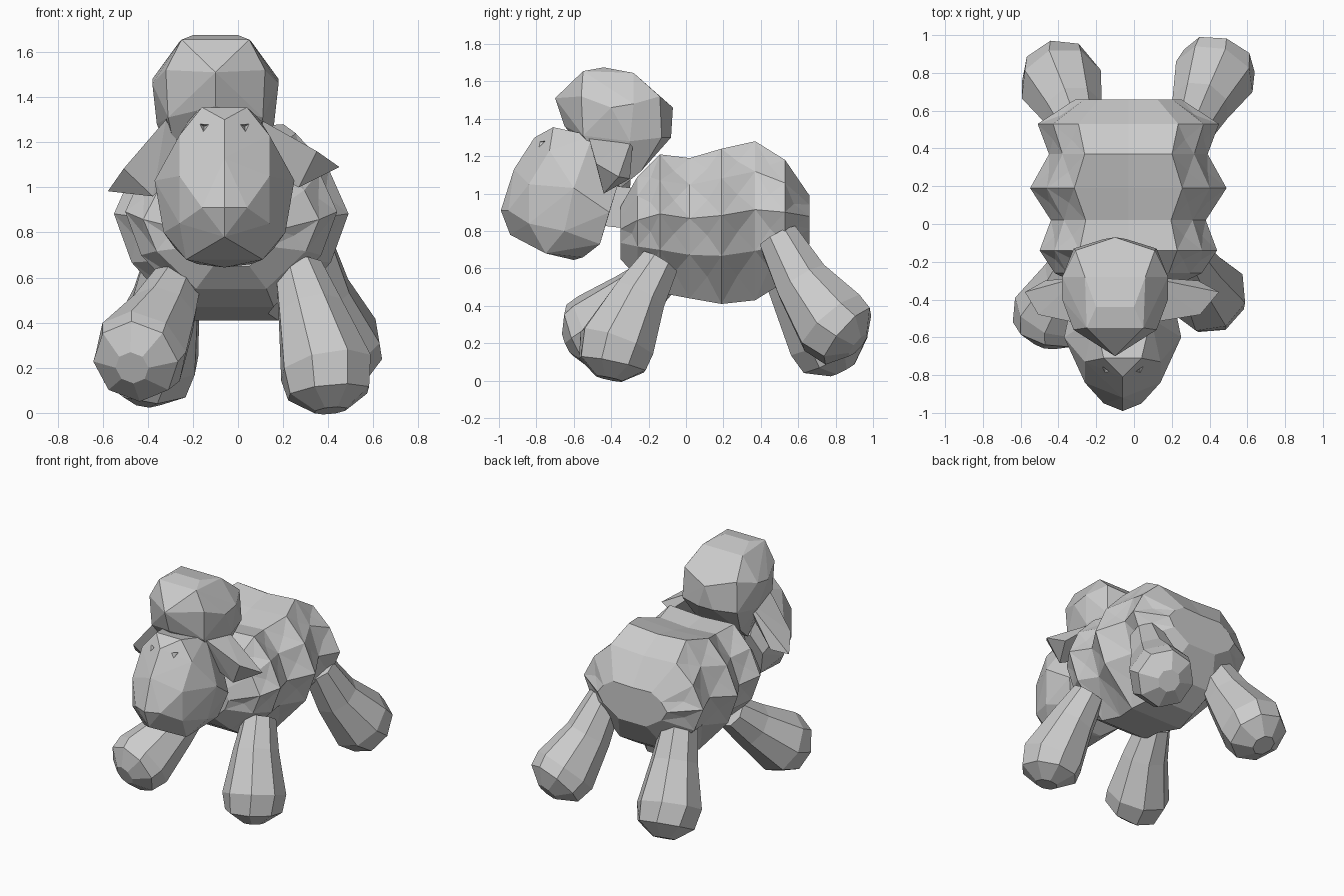
import bpy, bmesh, math
from mathutils import Vector, Matrix

default = bpy.data.objects.get("Cube")
if default:
    bpy.data.objects.remove(default, do_unlink=True)

# One plain grey for the whole animal
grey = bpy.data.materials.new("plain grey")
grey.use_nodes = True
colour = (0.6, 0.6, 0.6, 1)
grey.diffuse_color = colour
grey.node_tree.nodes["Principled BSDF"].inputs["Base Color"].default_value = colour


def finish(name, bm):
    """Turn a bmesh into a flat-shaded object."""
    bmesh.ops.recalc_face_normals(bm, faces=bm.faces)
    mesh = bpy.data.meshes.new(name)
    bm.to_mesh(mesh)
    bm.free()
    mesh.materials.append(grey)
    obj = bpy.data.objects.new(name, mesh)
    bpy.context.collection.objects.link(obj)
    return obj


def hull(name, points):
    """Faceted convex lump around the given points."""
    bm = bmesh.new()
    for p in points:
        bm.verts.new(p)
    result = bmesh.ops.convex_hull(bm, input=bm.verts)
    spare = [e for e in result["geom_interior"] + result["geom_unused"]
             if isinstance(e, bmesh.types.BMVert) and e.is_valid]
    bmesh.ops.delete(bm, geom=list(set(spare)), context="VERTS")
    return finish(name, bm)


def both_sides(middle, half):
    """Mirror (offset, y, z) points about the plane x = middle."""
    return [(middle + side * dx, y, z) for dx, y, z in half for side in (-1, 1) if dx or side > 0]


def loft(name, rings):
    """Skin a list of equal closed rings and cap both ends."""
    bm = bmesh.new()
    loops = [[bm.verts.new(p) for p in ring] for ring in rings]
    for a, b in zip(loops, loops[1:]):
        for i in range(len(a)):
            j = (i + 1) % len(a)
            bm.faces.new((a[i], a[j], b[j], b[i]))
    bm.faces.new(loops[0])
    bm.faces.new(loops[-1])
    return finish(name, bm)


def leg(name, size, hip, knee, foot, sole):
    """Eight-sided leg that flares into a blunt, rounded foot."""
    hip, knee, foot, sole = map(Vector, (hip, knee, foot, sole))
    stations = [(hip, hip - knee, .53), (knee, hip - foot, .72),
                (foot, knee - sole, 1), (foot.lerp(sole, .6), foot - sole, .9),
                (sole, foot - sole, .35)]
    rings = []
    for centre, axis, scale in stations:
        frame = axis.to_track_quat("Z", "Y")
        rings.append([centre + frame @ Vector((math.cos(t), math.sin(t), 0)) * size * scale
                      for t in (math.tau * k / 8 for k in range(8))])
    return loft(name, rings)


# Woolly body: rings along y as (y, half width, bottom, top)
BODY = [(-.35, .2, .65, .93), (-.26, .39, .55, 1.09), (-.14, .47, .47, 1.21),
        (.02, .41, .44, 1.19), (.19, .52, .41, 1.24), (.37, .42, .43, 1.28),
        (.53, .48, .53, 1.18), (.66, .28, .73, .99)]
SECTION = [(-.4, 0), (-.85, .31), (-1, .57), (-.83, .81), (-.55, 1)]
SECTION += [(0, .98)] + [(-x, z) for x, z in reversed(SECTION)]
body = loft("woolly_body", [[(-.03 + x * w, y, low + z * (top - low)) for x, z in SECTION]
                            for y, w, low, top in BODY])

# Dimples in the wool: fan the large flank facets inwards between the ridges
bm = bmesh.new()
bm.from_mesh(body.data)
flank = [f for f in bm.faces if abs(f.normal.x) > .45 and len(f.verts) == 4]
bmesh.ops.poke(bm, faces=flank, offset=-.012)
bm.to_mesh(body.data)
bm.free()

# Neck joining body and head
hull("neck", both_sides(-.07, [(.15, -.2, 1.02), (.15, -.2, .8), (.13, -.46, .83), (.13, -.46, 1.05)]))

# Wedge-shaped head with a ridged muzzle
head = hull("head", both_sides(-.06, [
    (0, -.81, 1.3), (.1, -.71, 1.355), (.2, -.73, 1.23), (.2, -.84, 1.05),
    (0, -.99, .91), (.1, -.95, .91), (0, -.92, 1.13), (0, -.94, .78), (.2, -.84, .84),
    (.17, -.75, .68), (0, -.6, .645), (.12, -.55, .66), (.31, -.6, 1.03),
    (.27, -.65, .8), (.22, -.46, .73), (.27, -.41, .9), (.2, -.37, 1.03),
    (.15, -.5, 1.31)]))

# Eye hollows are carved by hidden cutters
for side in (-1, 1):
    cutter = hull("eye_cutter", [(-.06 + side * x, y, z) for x, y, z in
                                 [(.04, -.86, 1.29), (.16, -.82, 1.31), (.1, -.9, 1.2), (.09, -.73, 1.27)]])
    cutter.hide_render = True
    cutter.hide_viewport = True
    cut = head.modifiers.new("eye_hollow", "BOOLEAN")
    cut.operation = "DIFFERENCE"
    cut.object = cutter

# Tuft of wool over the crown and nape
hull("wool_cap", both_sides(-.1, [
    (0, -.7, 1.51), (.22, -.56, 1.52), (.15, -.55, 1.655), (.1, -.44, 1.675),
    (.16, -.28, 1.645), (.28, -.4, 1.46), (.28, -.28, 1.48), (.21, -.14, 1.52),
    (0, -.07, 1.46), (.06, -.08, 1.3), (.22, -.13, 1.3), (.26, -.3, 1.28),
    (.21, -.55, 1.31), (0, -.65, 1.36), (.17, -.24, 1.12), (.15, -.35, 1.03)]))

# Ears share one shape; the right one droops further
EAR = [(-.04, -.28, .02), (0, -.52, .0), (-.03, -.45, -.2), (.35, -.36, -.21),
       (.25, -.48, -.14), (.17, -.44, -.3), (.24, -.3, -.22)]
for name, side, root, droop in (("left_ear", 1, .1, 0), ("right_ear", -1, -.32, 20)):
    turn = Matrix.Rotation(math.radians(droop), 3, "Y")
    points = [turn @ Vector(p) for p in EAR]
    hull(name, [(root + side * p.x, p.y, p.z + 1.3) for p in points])

# Legs in mid-stride
leg("front_left_leg", .212, (.27, -.14, .63), (.32, -.25, .45), (.39, -.37, .2), (.41, -.41, .01))
leg("front_right_leg", .215, (-.27, -.12, .58), (-.33, -.28, .44), (-.43, -.47, .27), (-.47, -.63, .2))
leg("rear_left_leg", .218, (.3, .49, .77), (.35, .62, .53), (.425, .78, .31), (.47, .92, .19))
leg("rear_right_leg", .222, (-.28, .46, .76), (-.32, .59, .5), (-.385, .74, .25), (-.41, .84, .06))
